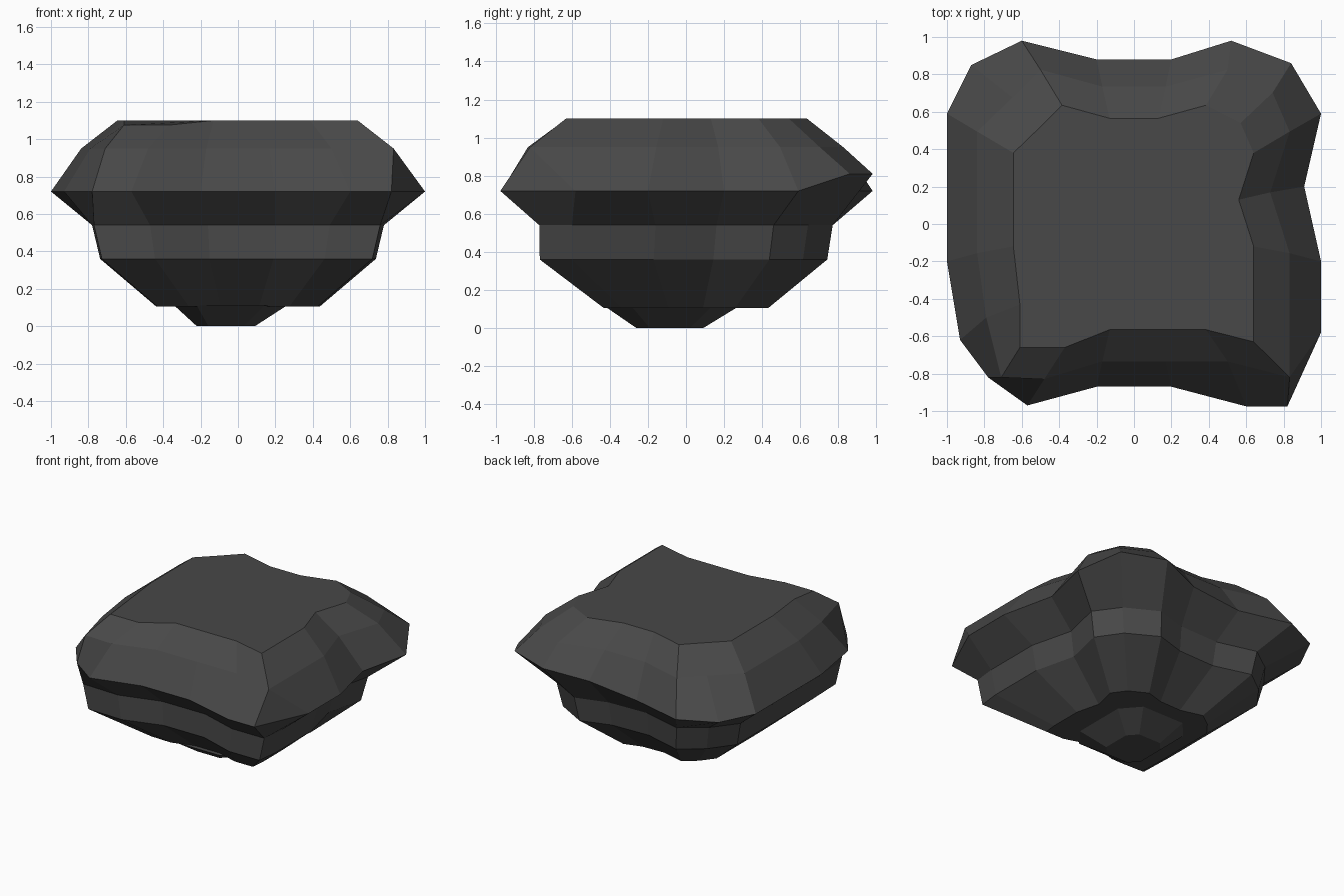
import bpy, bmesh

if "Cube" in bpy.data.objects:
    bpy.data.objects.remove(bpy.data.objects["Cube"])

# Plan outlines, anticlockwise from the front right corner
RIM = [(1, -.58), (1, -.2), (.91, .2), (1, .59), (.84, .86), (.52, .98), (.2, .88),
       (-.2, .88), (-.6, .98), (-.87, .85), (-1, .59), (-1, .2), (-1, -.2), (-.93, -.62),
       (-.78, -.82), (-.57, -.97), (-.2, -.87), (.2, -.87), (.6, -.975), (.82, -.975)]
TOP = [(.64, -.63), (.64, -.12), (.56, .13), (.64, .38), (.57, .54), (.385, .635), (.13, .565),
       (-.13, .565), (-.385, .635), (-.5, .52), (-.645, .38), (-.645, .13), (-.645, -.12),
       (-.61, -.43), (-.61, -.66), (-.37, -.66), (-.13, -.565), (.13, -.565), (.385, -.565),
       (.64, -.63)]
WAIST = [(.78, -.6), (.78, -.16), (.70, .16), (.77, .46), (.64, .64), (.4, .77), (.16, .70),
         (-.16, .69), (-.46, .77), (-.64, .64), (-.78, .46), (-.78, .15), (-.78, -.16),
         (-.78, -.48), (-.77, -.76), (-.47, -.77), (-.16, -.68), (.2, -.68), (.49, -.77),
         (.76, -.77)]


def scaled(ring, sx, sy, z, ox=0, oy=0):
    return [(x * sx + ox, y * sy + oy, z) for x, y in ring]


def loft(name, rings):
    bm = bmesh.new()
    loops = [[bm.verts.new(p) for p in r] for r in rings]
    n = len(loops[0])
    for a, b in zip(loops, loops[1:]):
        for i in range(n):
            j = (i + 1) % n
            bm.faces.new((a[i], a[j], b[j], b[i]))
    bm.faces.new(loops[0][::-1])
    bm.faces.new(loops[-1])
    bmesh.ops.remove_doubles(bm, verts=bm.verts, dist=.001)
    bmesh.ops.recalc_face_normals(bm, faces=bm.faces)
    me = bpy.data.meshes.new(name)
    bm.to_mesh(me)
    bm.free()
    ob = bpy.data.objects.new(name, me)
    bpy.context.collection.objects.link(ob)
    mat = bpy.data.materials.get("dark_stone") or bpy.data.materials.new("dark_stone")
    mat.diffuse_color = (.065, .065, .065, 1)
    mat.use_nodes = True
    mat.node_tree.nodes["Principled BSDF"].inputs["Base Color"].default_value = mat.diffuse_color
    me.materials.append(mat)


# Main boulder: rim lifts at the back right corner, top dips at the front left
lift = {4: .09, 5: .09, 6: .04}
rim = [(x, y, .72 + lift.get(i, 0)) for i, (x, y) in enumerate(RIM)]
shoulder = scaled(TOP, 1.3, 1.3, .95)
shoulder[13:16] = [(-.79, -.5, .95), (-.71, -.82, .95), (-.48, -.83, .95)]
crown = scaled(TOP, 1, 1, 1.1)
for i in (14, 15):
    crown[i] = (*TOP[i], 1.075)
loft("boulder", [scaled(WAIST, .56, .56, .105), scaled(WAIST, .945, .98, .36, 0, -.013),
                 scaled(WAIST, 1, 1, .54), rim, shoulder, crown])

# Small foot bump under the boulder, offset to the front left
FOOT = [(1, -.6), (1, .6), (.6, 1), (-.6, 1), (-1, .6), (-1, -.6), (-.6, -1), (.6, -1)]
loft("foot", [scaled(FOOT, .155, .175, 0, -.065, -.085),
              scaled(FOOT, .30, .345, .11, -.04, -.075)])
